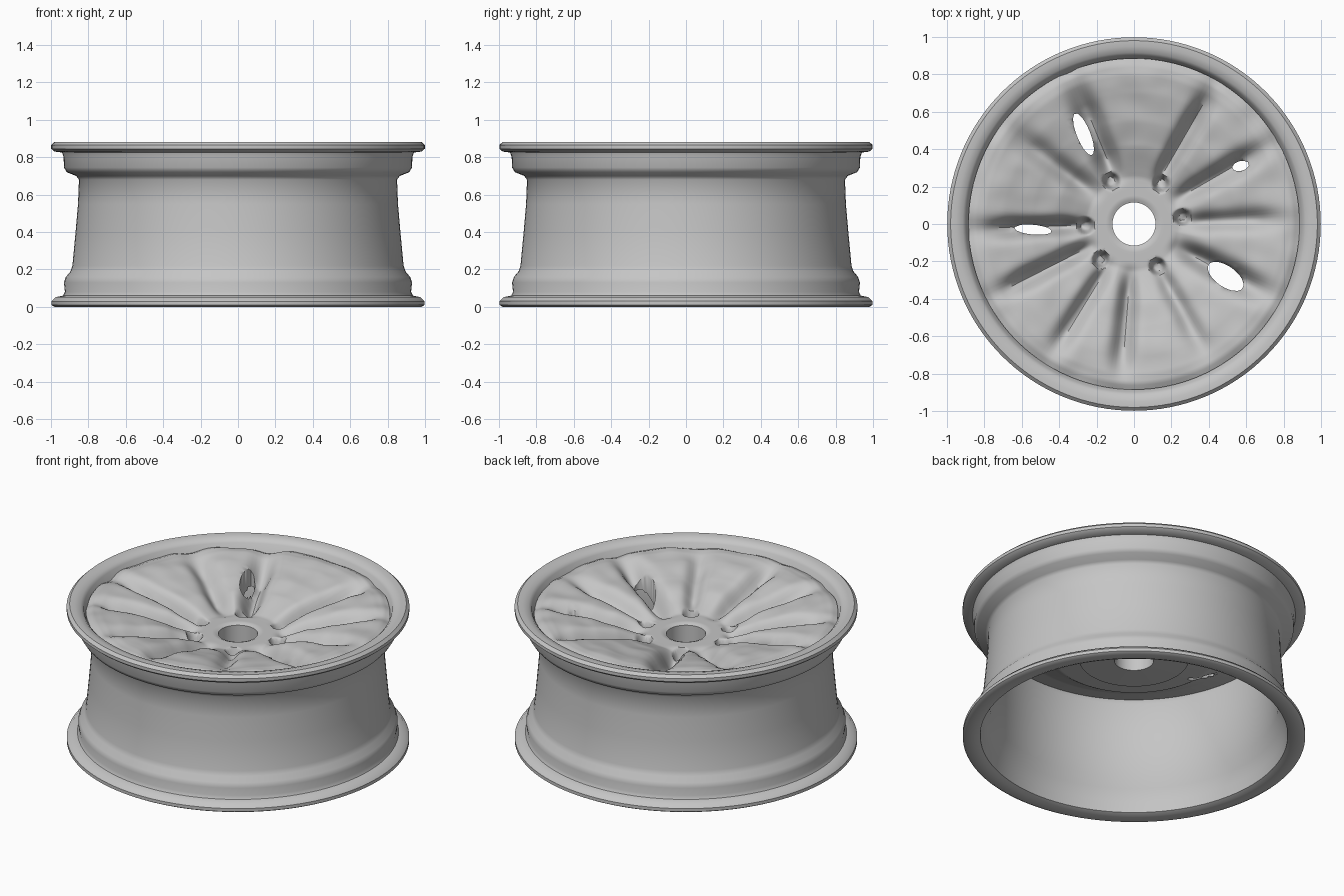
import bpy, bmesh, math
from mathutils import Vector, noise

cube = bpy.data.objects.get("Cube")
if cube:
    bpy.data.objects.remove(cube)

metal = bpy.data.materials.new("light grey metal")
metal.use_nodes = True
grey = (0.56, 0.56, 0.56, 1)
metal.diffuse_color = grey
metal.node_tree.nodes["Principled BSDF"].inputs["Base Color"].default_value = grey


def finish(bm, name, angle):
    bmesh.ops.recalc_face_normals(bm, faces=bm.faces[:])
    mesh = bpy.data.meshes.new(name)
    bm.to_mesh(mesh)
    bm.free()
    mesh.materials.append(metal)
    obj = bpy.data.objects.new(name, mesh)
    bpy.context.collection.objects.link(obj)
    bpy.ops.object.select_all(action='DESELECT')
    obj.select_set(True)
    bpy.context.view_layer.objects.active = obj
    bpy.ops.object.shade_smooth_by_angle(angle=math.radians(angle))


def interpolate(points, r):
    # height of a radial profile at radius r
    for (r0, z0), (r1, z1) in zip(points, points[1:]):
        if r <= r1:
            return z0 + (z1 - z0) * (r - r0) / (r1 - r0)
    return points[-1][1]


def smooth(a, b, x):
    t = min(1, max(0, (x - a) / (b - a)))
    return t * t * (3 - 2 * t)


def at(angle, r, z=0):
    return Vector((r * math.cos(angle), r * math.sin(angle), z))


# Barrel with both lips: one closed lathed profile
BARREL = [
    (0.895, 0.015), (0.92, 0.004), (0.98, 0.0), (0.997, 0.01), (0.997, 0.03),
    (0.975, 0.052), (0.935, 0.06), (0.925, 0.08), (0.93, 0.13), (0.92, 0.16),
    (0.895, 0.19), (0.885, 0.22), (0.868, 0.4), (0.855, 0.55), (0.85, 0.68),
    (0.865, 0.70), (0.915, 0.72), (0.93, 0.745), (0.932, 0.80), (0.94, 0.825),
    (0.98, 0.83), (0.998, 0.845), (0.998, 0.865), (0.98, 0.882), (0.95, 0.882),
    (0.915, 0.872), (0.898, 0.855), (0.885, 0.81), (0.85, 0.76), (0.82, 0.70),
    (0.825, 0.45), (0.84, 0.22), (0.87, 0.16), (0.885, 0.08)]
bm = bmesh.new()
ring = [bm.verts.new((r, 0, z)) for r, z in BARREL]
edges = [bm.edges.new((a, b)) for a, b in zip(ring, ring[1:] + ring[:1])]
bmesh.ops.spin(bm, geom=ring + edges, axis=(0, 0, 1), cent=(0, 0, 0),
               angle=math.tau, steps=128, use_merge=True)
bmesh.ops.remove_doubles(bm, verts=bm.verts[:], dist=0.0005)
finish(bm, "rim_barrel", 40)

# Wheel face: dished front with valleys between the spokes and a stepped back
FRONT = [(0.115, 0.69), (0.14, 0.70), (0.25, 0.70), (0.32, 0.73), (0.42, 0.77),
         (0.55, 0.805), (0.7, 0.833), (0.8, 0.845), (0.85, 0.842), (0.89, 0.825)]
BACK = [(0.115, 0.52), (0.32, 0.53), (0.34, 0.57), (0.49, 0.585), (0.54, 0.62),
        (0.70, 0.70), (0.84, 0.74), (0.89, 0.76)]
# valley angle, depth, half width
VALLEYS = [(113, 0.13, 0.06), (60, 0.12, 0.045), (30, 0.10, 0.05), (2, 0.07, 0.05),
           (-28, 0.13, 0.06), (-61, 0.06, 0.05), (-95, 0.09, 0.05),
           (-122, 0.08, 0.045), (-153, 0.12, 0.045), (182, 0.12, 0.045),
           (143, 0.08, 0.06)]
# opening centre x, y, half length, half width, direction
OPENINGS = [(-0.27, 0.48, 0.12, 0.036, 112), (-0.54, -0.03, 0.10, 0.026, 175),
            (0.49, -0.28, 0.11, 0.055, -35), (0.57, 0.31, 0.045, 0.026, 15)]
BOLT_ANGLES = [118, 56, 8, -61, -133, 182]
BOLTS = [at(math.radians(a), 0.26) for a in BOLT_ANGLES]


def front_height(angle, r):
    z = interpolate(FRONT, r)
    p = at(angle, r)
    cut = 0
    for deg, depth, width in VALLEYS:
        delta = angle - math.radians(deg)
        if math.cos(delta) > 0:
            side = r * math.sin(delta) / (width * (0.6 + 0.7 * r))
            cut = max(cut, depth * math.exp(-side * side))
    z -= cut * smooth(0.2, 0.4, r) * (1 - 0.85 * smooth(0.62, 0.86, r))
    for bolt in BOLTS:
        z -= 0.09 * (1 - smooth(0.02, 0.05, (p - bolt).length))
    z += 0.012 * noise.noise(p * 7) * smooth(0.2, 0.4, r)
    return max(z, interpolate(BACK, r) + 0.03)


def nearest_opening(p):
    # relative distance from the closest opening's centre (1 on its outline), and the centre
    found = []
    for x, y, length, width, deg in OPENINGS:
        a = math.radians(deg)
        dx, dy = p.x - x, p.y - y
        u = (dx * math.cos(a) + dy * math.sin(a)) / length
        v = (dy * math.cos(a) - dx * math.sin(a)) / width
        found.append((math.hypot(u, v), x, y))
    return min(found)


AROUND, RINGS = 240, 64
INNER, OUTER = 0.115, 0.885
bm = bmesh.new()
front, back = [], []
for i in range(RINGS + 1):
    r = INNER + (OUTER - INNER) * i / RINGS
    angles = [math.tau * j / AROUND for j in range(AROUND)]
    front.append([bm.verts.new(at(a, r, front_height(a, r))) for a in angles])
    back.append([bm.verts.new(at(a, r, interpolate(BACK, r))) for a in angles])
partner = {f: b for fr, br in zip(front, back) for f, b in zip(fr, br)}
for i in range(RINGS):
    for j in range(AROUND):
        k = (j + 1) % AROUND
        quad = [front[i][j], front[i + 1][j], front[i + 1][k], front[i][k]]
        if nearest_opening(sum((v.co for v in quad), Vector()) / 4)[0] > 1:
            bm.faces.new(quad)
rims = [e for e in bm.edges if e.is_boundary]

# pull the edges of the openings onto smooth ovals
for vert in {v for e in rims for v in e.verts} - set(front[0]) - set(front[-1]):
    distance, x, y = nearest_opening(vert.co)
    for v in (vert, partner[vert]):
        v.co.x = x + (v.co.x - x) / distance
        v.co.y = y + (v.co.y - y) / distance

# walls of the bore, the openings and the outer edge, then the back
tops = bm.faces[:]
for edge in rims:
    a, b = edge.verts
    bm.faces.new((a, b, partner[b], partner[a]))
for face in tops:
    bm.faces.new([partner[v] for v in reversed(face.verts)])
bmesh.ops.delete(bm, geom=[v for v in bm.verts if not v.link_faces], context='VERTS')
finish(bm, "wheel_face", 45)
